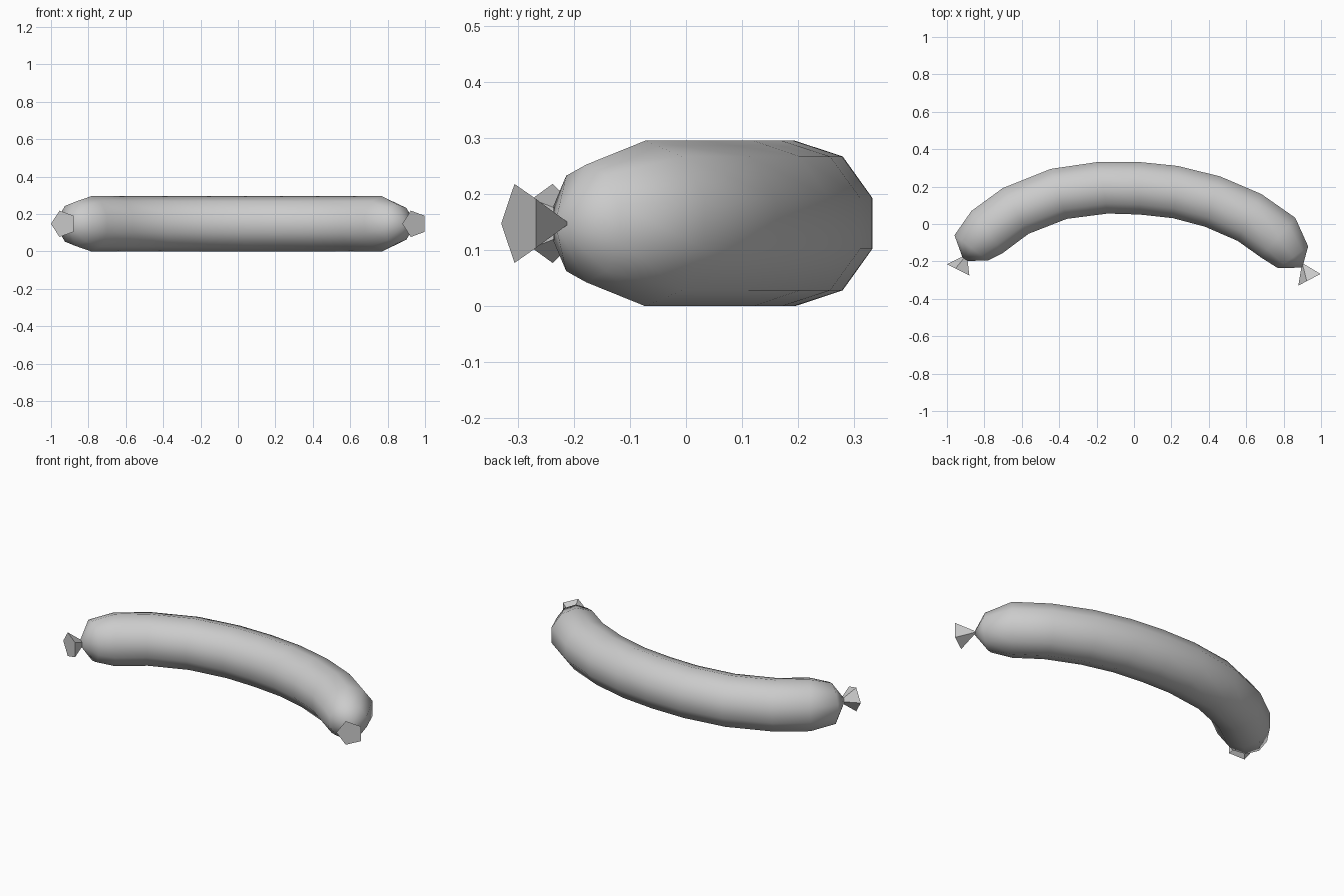
import bpy, bmesh
from math import cos, sin, pi
from mathutils import Vector

if "Cube" in bpy.data.objects:
    bpy.data.objects.remove(bpy.data.objects["Cube"])

ZC = 0.1475   # height of the centre plane
R = 0.1475    # full sausage radius


def finish(bm, name, smooth):
    bmesh.ops.recalc_face_normals(bm, faces=bm.faces)
    for f in bm.faces:
        f.smooth = smooth
    me = bpy.data.meshes.new(name)
    bm.to_mesh(me)
    bm.free()
    ob = bpy.data.objects.new(name, me)
    bpy.context.collection.objects.link(ob)
    return ob


# Ring stations along the bend: outer x, y, inner x, y, radius
stations = [
    (-0.96, -0.06, -0.78, -0.195, 0.118),
    (-0.87, 0.07, -0.70, -0.155, R),
    (-0.70, 0.19, -0.565, -0.05, R),
    (-0.445, 0.292, -0.36, 0.03, R),
    (-0.19, 0.33, -0.14, 0.058, R),
    (0.03, 0.33, 0.03, 0.052, R),
    (0.235, 0.308, 0.21, 0.033, R),
    (0.46, 0.25, 0.38, -0.01, R),
    (0.68, 0.16, 0.555, -0.09, R),
    (0.86, 0.03, 0.68, -0.175, R),
    (0.93, -0.12, 0.77, -0.235, 0.105),
]

# Body: ten-sided rings closed to a point at both ends
bm = bmesh.new()
rings = []
for ox, oy, ix, iy, r in stations:
    c = Vector(((ox + ix) / 2, (oy + iy) / 2, ZC))
    d = Vector((ox - ix, oy - iy, 0)).normalized()
    angles = [pi / 10 + k * pi / 5 for k in range(10)]
    rings.append([bm.verts.new(c + d * r * cos(a) + Vector((0, 0, r * sin(a))))
                  for a in angles])
for a, b in zip(rings, rings[1:]):
    for k in range(10):
        j = (k + 1) % 10
        bm.faces.new((a[k], a[j], b[j], b[k]))
for ring, tip in ((rings[0], (-0.91, -0.198, ZC)), (rings[-1], (0.9, -0.233, ZC))):
    v = bm.verts.new(tip)
    for k in range(10):
        bm.faces.new((ring[k], ring[(k + 1) % 10], v))
finish(bm, "sausage_body", True)


# Knotted ends: five-sided cones, the point tucked into the body
def knot(name, centre, point_dir, apex, r):
    bm = bmesh.new()
    c = Vector((*centre, ZC))
    d = Vector((*point_dir, 0)).normalized()
    base = [bm.verts.new(c + d * r * cos(k * 2 * pi / 5)
                         + Vector((0, 0, r * sin(k * 2 * pi / 5)))) for k in range(5)]
    tip = bm.verts.new((*apex, ZC))
    bm.faces.new(base)
    for k in range(5):
        bm.faces.new((base[k], base[(k + 1) % 5], tip))
    finish(bm, name, False)


knot("left_knot", (-0.934, -0.248), (-0.894, 0.447), (-0.893, -0.163), 0.074)
knot("right_knot", (0.944, -0.295), (-0.886, -0.463), (0.899, -0.208), 0.074)
